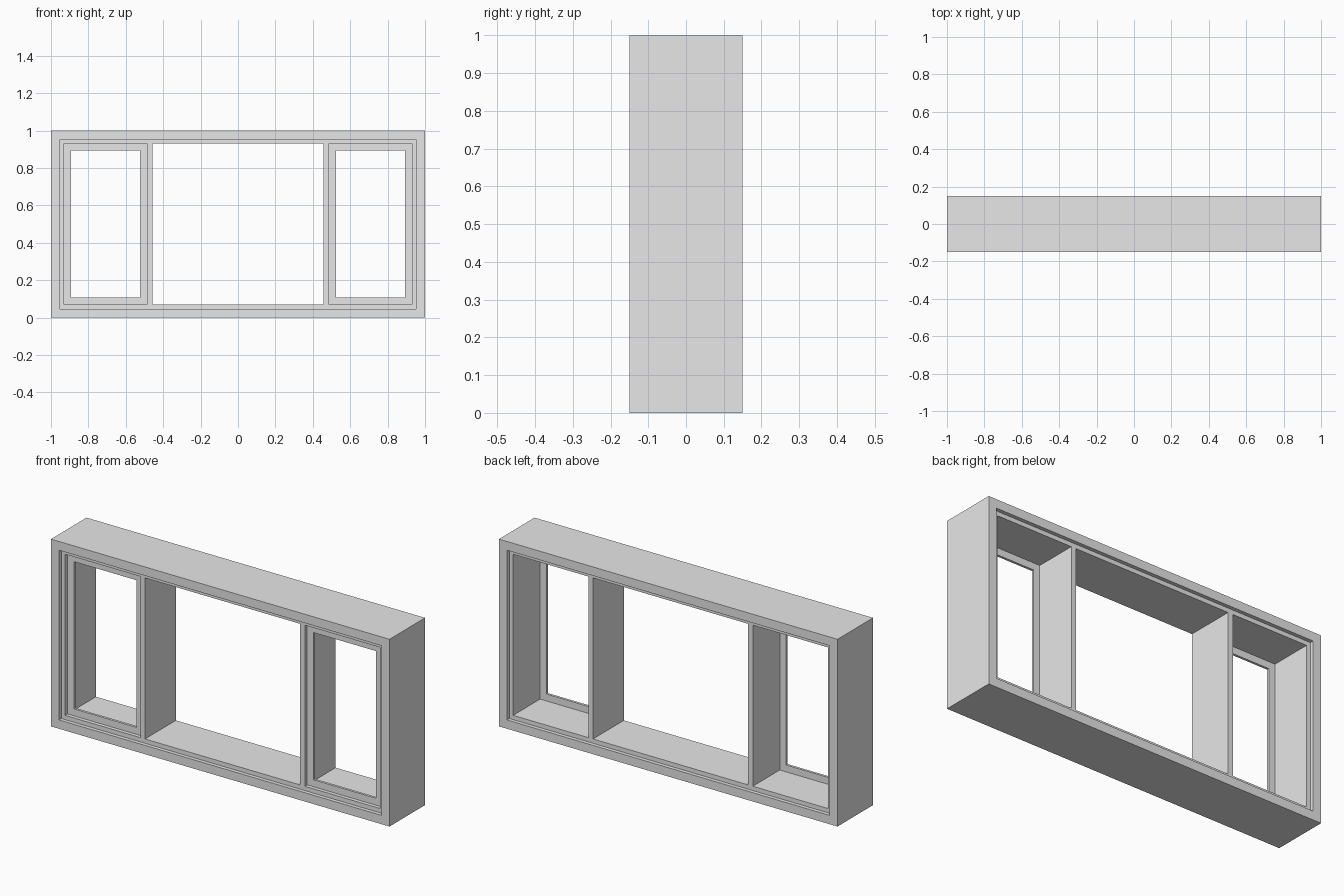
import bpy, bmesh

cube = bpy.data.objects.get("Cube")
if cube:
    bpy.data.objects.remove(cube, do_unlink=True)

grey = bpy.data.materials.new("light_grey")
grey.use_nodes = True
colour = (0.8, 0.8, 0.8, 1)
grey.diffuse_color = colour
grey.node_tree.nodes["Principled BSDF"].inputs["Base Color"].default_value = colour


def finish(name, bm):
    bmesh.ops.recalc_face_normals(bm, faces=bm.faces)
    mesh = bpy.data.meshes.new(name)
    bm.to_mesh(mesh)
    bm.free()
    mesh.materials.append(grey)
    obj = bpy.data.objects.new(name, mesh)
    bpy.context.collection.objects.link(obj)
    return obj


def rectangle(bm, x0, x1, z0, z1, y):
    return [bm.verts.new((x, y, z)) for x, z in ((x0, z0), (x1, z0), (x1, z1), (x0, z1))]


def ring(name, x0, x1, z0, z1, width, y0, y1):
    """Rectangular border: four loops bridged into a closed tube."""
    bm = bmesh.new()
    loops = [rectangle(bm, x0 + w, x1 - w, z0 + w, z1 - w, y)
             for w, y in ((0, y0), (0, y1), (width, y1), (width, y0))]
    for k, a in enumerate(loops):
        b = loops[(k + 1) % 4]
        for i in range(4):
            j = (i + 1) % 4
            bm.faces.new((a[i], a[j], b[j], b[i]))
    return finish(name, bm)


def post(name, x0, x1, z0, z1, y0, y1):
    """Upright bar whose ends butt against the lining."""
    bm = bmesh.new()
    a = rectangle(bm, x0, x1, z0, z1, y0)
    b = rectangle(bm, x0, x1, z0, z1, y1)
    for i in range(4):
        j = (i + 1) % 4
        if i % 2:
            bm.faces.new((a[i], a[j], b[j], b[i]))
    bm.faces.new(a)
    bm.faces.new(b)
    return finish(name, bm)


RIM, LINING = 0.047, 0.07        # border widths from the outside
DEPTH, INSET = 0.15, 0.13        # half depths of frame and lining
POST_IN, POST_OUT = 0.458, 0.486

# Outer frame and recessed lining
ring("outer_frame", -1, 1, 0, 1, RIM, -DEPTH, DEPTH)
ring("inner_lining", -1 + RIM, 1 - RIM, RIM, 1 - RIM, LINING - RIM, -INSET, INSET)

# Dividing posts and thin side sashes
for side, s in (("left", 1), ("right", -1)):
    x0, x1 = sorted((s * POST_IN, s * POST_OUT))
    post(side + "_post", x0, x1, LINING, 1 - LINING, -INSET, INSET)
    x0, x1 = sorted((s * POST_OUT, s * (1 - LINING)))
    ring(side + "_sash", x0, x1, LINING, 1 - LINING, 0.037, -0.11, -0.097)
